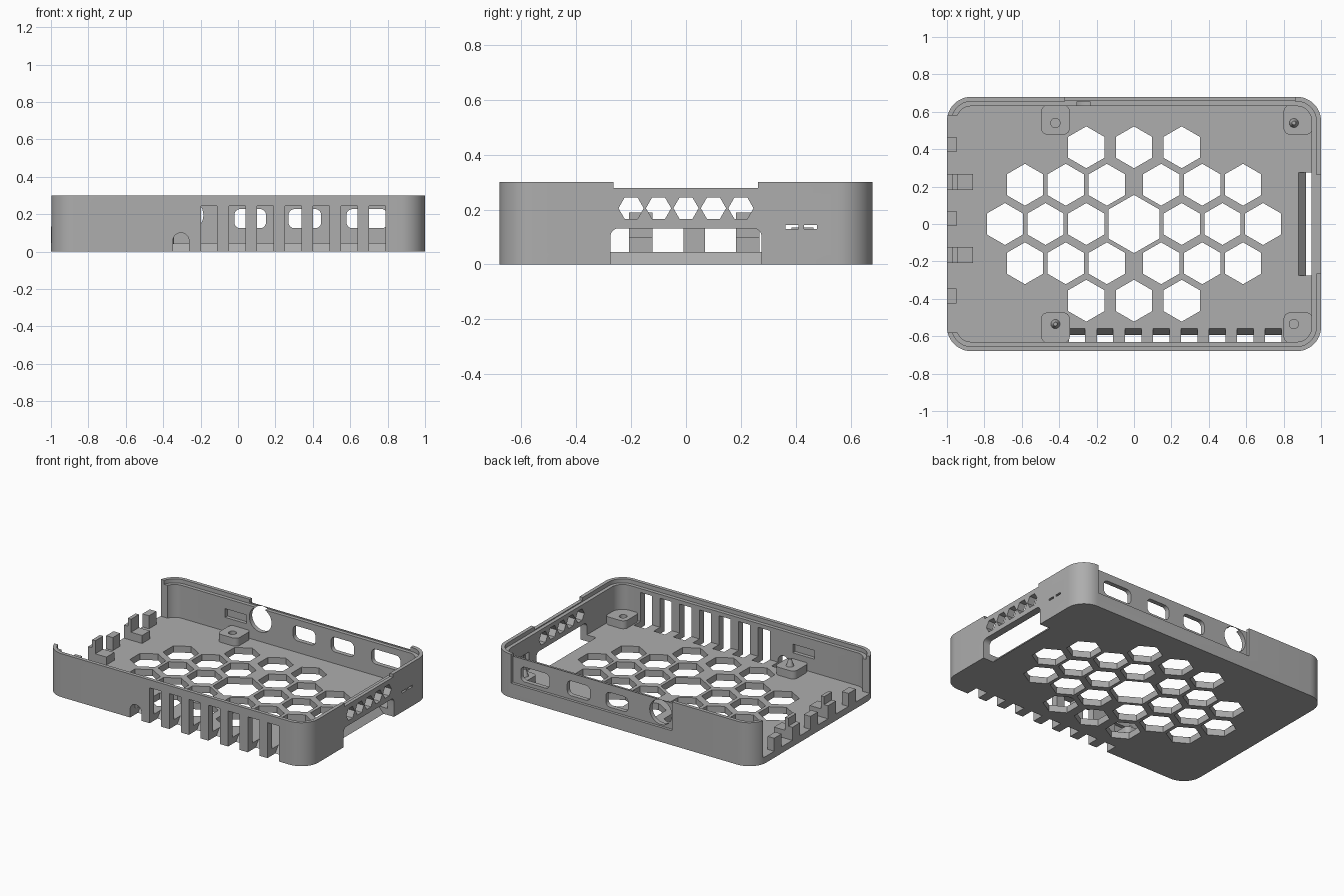
import bpy, bmesh, math

cube = bpy.data.objects.get("Cube")
if cube:
    bpy.data.objects.remove(cube, do_unlink=True)

grey = bpy.data.materials.new("matte grey")
grey.use_nodes = True
colour = (0.42, 0.42, 0.42, 1)
grey.diffuse_color = colour
grey.node_tree.nodes["Principled BSDF"].inputs["Base Color"].default_value = colour

FLOOR, TOP = 0.045, 0.3
AXES = {
    "x": lambda u, v, t: (t, u, v),   # profile in y, z
    "y": lambda u, v, t: (u, t, v),   # profile in x, z
    "z": lambda u, v, t: (u, v, t),   # profile in x, y
}


def rounded(u0, u1, v0, v1, r=0.0, seg=8):
    """Rectangle outline with optional round corners."""
    if r == 0:
        return [(u0, v0), (u1, v0), (u1, v1), (u0, v1)]
    pts = []
    centres = [(u1 - r, v1 - r), (u0 + r, v1 - r), (u0 + r, v0 + r), (u1 - r, v0 + r)]
    for k, (cu, cv) in enumerate(centres):
        for i in range(seg + 1):
            a = (k + i / seg) * math.pi / 2
            pts.append((cu + r * math.cos(a), cv + r * math.sin(a)))
    return pts


def ring(u, v, r, n, start=0.0):
    return [(u + r * math.cos(start + i * math.tau / n),
             v + r * math.sin(start + i * math.tau / n)) for i in range(n)]


def build(name, prisms):
    """Make one object from (profile, axis, from, to) prisms."""
    bm = bmesh.new()
    for pts, axis, a, b in prisms:
        place = AXES[axis]
        low = [bm.verts.new(place(u, v, a)) for u, v in pts]
        high = [bm.verts.new(place(u, v, b)) for u, v in pts]
        bm.faces.new(low)
        bm.faces.new(high)
        for i in range(len(pts)):
            j = (i + 1) % len(pts)
            bm.faces.new((low[i], low[j], high[j], high[i]))
    bmesh.ops.recalc_face_normals(bm, faces=bm.faces)
    mesh = bpy.data.meshes.new(name)
    bm.to_mesh(mesh)
    bm.free()
    mesh.materials.append(grey)
    obj = bpy.data.objects.new(name, mesh)
    bpy.context.collection.objects.link(obj)
    return obj


def activate(obj):
    bpy.ops.object.select_all(action="DESELECT")
    obj.select_set(True)
    bpy.context.view_layer.objects.active = obj


def cut(obj, prisms):
    """Subtract non-overlapping prisms, then discard the cutter."""
    cutter = build("cutter", prisms)
    cutter.hide_render = True
    mod = obj.modifiers.new("cut", "BOOLEAN")
    mod.operation, mod.solver, mod.object = "DIFFERENCE", "EXACT", cutter
    activate(obj)
    bpy.ops.object.modifier_apply(modifier=mod.name)
    bpy.data.objects.remove(cutter, do_unlink=True)


def smooth(obj):
    activate(obj)
    bpy.ops.object.shade_smooth_by_angle(angle=math.radians(30))


# Tray with a stepped rim
tray = build("tray", [(rounded(-1, 1, -0.68, 0.68, 0.13, 12), "z", 0, TOP)])
cut(tray, [(rounded(-0.95, 0.95, -0.63, 0.63, 0.08, 12), "z", FLOOR, 0.4)])
cut(tray, [(rounded(-0.975, 0.975, -0.655, 0.655, 0.105, 12), "z", 0.272, 0.4)])

# Floor honeycomb
rows = {0.41: (0, 0.255), 0.21: (0.145, 0.365, 0.583), 0: (0.255, 0.473, 0.69)}
centres = {(sx * x, sy * y) for y, xs in rows.items() for x in xs
           for sx in (-1, 1) for sy in (-1, 1)}
honeycomb = [(ring(x, y, 0.112, 6, math.pi / 6), "z", -0.1, 0.1) for x, y in centres]
honeycomb.append((ring(0, 0, 0.156, 6, math.pi / 6), "z", -0.1, 0.1))
cut(tray, honeycomb)

# Front vents, running under the wall into a sloped floor edge
def vent(x, top, width):
    outline = [(-0.8, -0.02), (-0.61, -0.02), (-0.56, FLOOR), (-0.56, top), (-0.8, top)]
    return (outline, "x", x - width / 2, x + width / 2)

cut(tray, [vent(-0.155 + 0.15 * k, 0.245, 0.088) for k in range(7)]
    + [vent(-0.305, 0.06, 0.086)])
cut(tray, [(rounded(-0.348, -0.262, -0.1, 0.1, 0.042), "y", -0.8, -0.6)])

# Right side: card opening, honeycomb row, light slits, lowered rim
cut(tray, [(rounded(-0.275, 0.275, -0.1, 0.132, 0.03), "x", 0.925, 1.1)])
cut(tray, [([(1.1, -0.02), (0.938, -0.02), (0.88, FLOOR), (0.88, 0.06), (1.1, 0.06)],
            "y", -0.275, 0.275)])
cut(tray, [(ring(0.1 * k, 0.205, 0.046, 6), "x", 0.9, 1.1) for k in range(-2, 3)]
    + [(rounded(y, y + 0.047, 0.13, 0.143), "x", 0.9, 1.1) for y in (0.363, 0.43)]
    + [(rounded(-0.265, 0.262, 0.278, 0.4), "x", 0.9, 1.1)])
cut(tray, [(rounded(y, y + 0.06, 0.105, 0.168), "x", 0.9, 0.975) for y in (0.357, 0.424)])

# Back side: shallow outer recess, lowered rim, port openings
cut(tray, [(rounded(-0.37, 0.86, 0.1, 0.4), "y", 0.661, 0.8)])
cut(tray, [(rounded(-0.37, 0.86, 0.28, 0.4), "y", 0.6, 0.8)])
cut(tray, [(rounded(a, b, 0.125, 0.227, 0.032), "y", 0.6, 0.8)
           for a, b in ((-0.02, 0.15), (0.27, 0.445), (0.58, 0.80))]
    + [(ring(-0.27, 0.195, 0.085, 32), "y", 0.6, 0.8)])

# Clip pockets on the inner long walls, and the open left side
cut(tray, [(rounded(-0.54, -0.375, 0.14, 0.2), "y", s * 0.6, s * 0.655) for s in (-1, 1)])
cut(tray, [(rounded(-0.58, 0.58, FLOOR, 0.4), "x", -1.1, -0.9)])
smooth(tray)

# Left side posts: plain ones and stepped ones
for i, y in enumerate((-0.385, 0.03, 0.425)):
    build(f"plain_post_{i + 1}",
          [(rounded(-1, -0.95, 0.04, 0.135), "y", y - 0.04, y + 0.04)])
stepped = [(-1, 0.04), (-0.86, 0.04), (-0.86, 0.1), (-0.945, 0.1),
           (-0.945, 0.19), (-0.97, 0.19), (-0.97, 0.135), (-1, 0.135)]
for i, y in enumerate((-0.165, 0.225)):
    build(f"stepped_post_{i + 1}", [(stepped, "y", y - 0.043, y + 0.043)])

# Board standoffs: two with a pin, two with a hole
standoffs = {
    "left_back": (-0.42, 0.54, True), "left_front": (-0.42, -0.535, False),
    "right_back": (0.855, 0.54, False), "right_front": (0.855, -0.535, True),
}
for name, (x, y, hole) in standoffs.items():
    s = 1 if y > 0 else -1
    x1 = 0.955 if x > 0 else x + 0.077
    x0 = x - 0.055 if x > 0 else x - 0.077
    y0, y1 = sorted((s * 0.635, y - s * 0.062))
    pad = build("standoff_" + name, [(rounded(x0, x1, y0, y1, 0.035), "z", 0.04, 0.1)])
    if hole:
        cut(pad, [(ring(x, y, 0.025, 24), "z", 0.05, 0.2)])
    else:
        bpy.ops.mesh.primitive_cone_add(vertices=24, radius1=0.025, radius2=0.01,
                                        depth=0.05, location=(x, y, 0.123))
        pin = bpy.context.object
        pin.name = "pin_" + name
        pin.data.materials.append(grey)
        smooth(pin)
    smooth(pad)
